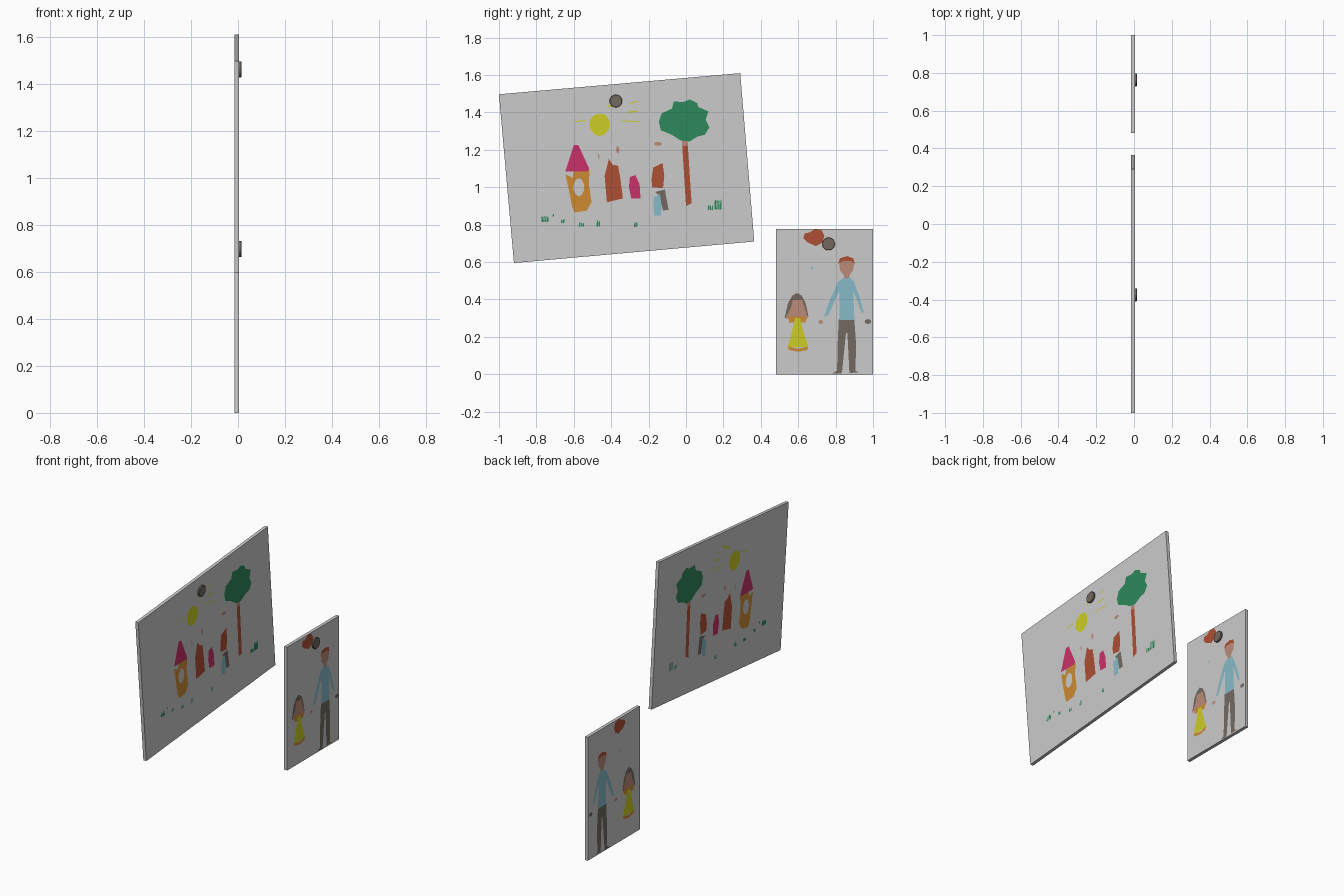
import bpy, bmesh, math, random
from mathutils import Vector

if "Cube" in bpy.data.objects:
    bpy.data.objects.remove(bpy.data.objects["Cube"])

random.seed(4)
BACK, FRONT = -0.0155, 0.005      # the two faces of the paper boards (x)
STEP = 0.0008                     # offset per paint layer


def mat(name, r, g, b):
    m = bpy.data.materials.new(name)
    lin = [(c / 255 / 12.92 if c < 11 else ((c / 255 + 0.055) / 1.055) ** 2.4) for c in (r, g, b)]
    m.diffuse_color = (*lin, 1)
    m.use_nodes = True
    m.node_tree.nodes["Principled BSDF"].inputs["Base Color"].default_value = m.diffuse_color
    return m


PAPER = mat("paper grey", 203, 203, 203)
GREEN = mat("leaf green", 46, 136, 92)
YELLOW = mat("sun yellow", 206, 205, 38)
ORANGE = mat("orange", 205, 139, 52)
PINK = mat("pink", 202, 49, 106)
BRICK = mat("brick red", 174, 79, 51)
SKIN = mat("skin", 187, 139, 121)
BLUE = mat("light blue", 134, 186, 201)
TAUPE = mat("dark taupe", 115, 105, 97)


def finish(name, bm, material):
    me = bpy.data.meshes.new(name)
    bm.to_mesh(me)
    bm.free()
    me.materials.append(material)
    ob = bpy.data.objects.new(name, me)
    bpy.context.collection.objects.link(ob)
    return ob


def board(name, corners):
    bm = bmesh.new()
    f = bm.faces.new([bm.verts.new((BACK, y, z)) for y, z in corners])
    ext = bmesh.ops.extrude_face_region(bm, geom=[f])
    verts = [v for v in ext["geom"] if isinstance(v, bmesh.types.BMVert)]
    bmesh.ops.translate(bm, verts=verts, vec=(FRONT - BACK, 0, 0))
    bmesh.ops.recalc_face_normals(bm, faces=bm.faces)
    return finish(name, bm, PAPER)


def paint(name, material, *shapes, layer=1):
    """Flat patches (outlines in hundredths, y z) on both faces of a board."""
    bm = bmesh.new()
    for pts in shapes:
        for x, nx in ((FRONT + STEP * layer, 1), (BACK - STEP * layer, -1)):
            f = bm.faces.new([bm.verts.new((x, y / 100, z / 100)) for y, z in pts])
            f.normal_update()
            if f.normal.x * nx < 0:
                f.normal_flip()
    bmesh.ops.triangulate(bm, faces=bm.faces)
    return finish(name, bm, material)


def oval(y, z, ry, rz, n=14, wob=0.0):
    out = []
    for i in range(n):
        a, k = 2 * math.pi * i / n, 1 + random.uniform(-wob, wob)
        out.append((y + ry * k * math.cos(a), z + rz * k * math.sin(a)))
    return out


def strip(a, b, w):
    a, b = Vector(a), Vector(b)
    d = (b - a).normalized() * w / 2
    n = Vector((-d.y, d.x))
    return [a + n, a - n, b - n, b + n]


def magnet(name, y, z, r=0.034):
    bm = bmesh.new()
    rings = [[bm.verts.new((x, y + rr * math.cos(i * math.pi / 12), z + rr * math.sin(i * math.pi / 12)))
              for i in range(24)] for x, rr in ((FRONT, r), (0.013, r), (0.0155, r * 0.93))]
    for p, q in zip(rings, rings[1:]):
        for i in range(24):
            bm.faces.new((p[i], p[(i + 1) % 24], q[(i + 1) % 24], q[i]))
    bm.faces.new(rings[0])
    bm.faces.new(rings[-1])
    bmesh.ops.recalc_face_normals(bm, faces=bm.faces)
    finish(name, bm, TAUPE)


# Boards and magnets
board("large_drawing", [(-1.0, 1.497), (-0.92, 0.595), (0.365, 0.71), (0.29, 1.61)])
board("small_drawing", [(0.482, 0), (1.0, 0), (1.0, 0.777), (0.482, 0.777)])
magnet("large_magnet", -0.375, 1.461)
magnet("small_magnet", 0.762, 0.697)

# Large drawing: sun and rays
paint("sun", YELLOW, oval(-46, 133.5, 5.5, 6.2, 14, 0.06))
paint("sun_rays", YELLOW, strip((-59, 135), (-54, 135.7), 0.6), strip((-34.5, 135.5), (-24.5, 135), 0.5),
      strip((-31.5, 140), (-26, 140.7), 0.7), strip((-41.5, 143), (-34, 147), 1.2),
      strip((-30, 144.5), (-26, 146), 0.5))

# Tree
paint("tree_crown", GREEN, [
    (-14.5, 135), (-13, 139.5), (-7.5, 142), (-6.5, 146), (-1.5, 145.5), (2, 147), (6, 145), (6.5, 143),
    (12, 140.5), (10.5, 136), (12.5, 132), (10, 128), (6, 127), (2, 124.5), (-3, 125), (-7.5, 128), (-13.5, 130.5)])
paint("tree_trunk", BRICK, [(-2, 122), (1, 122), (3, 91.5), (0, 90)])
paint("tree_trunk_top", SKIN, [(-2.2, 125), (1.2, 124.5), (1, 122), (-2, 121.5)])

# Play house
paint("house_roof", PINK, [(-60, 122.5), (-57.5, 122.5), (-51.8, 110), (-52.5, 108.5), (-64.5, 108.5)], layer=2)
paint("house_wall", ORANGE, [(-64.5, 107), (-60.5, 105), (-60, 109), (-51.5, 109.5), (-52, 102), (-50.5, 92),
                             (-53, 87.5), (-59.5, 86.5), (-61, 90), (-62.3, 97)])
paint("house_window", PAPER, oval(-57.3, 100, 2.9, 4.7), layer=2)

# Figures in the large drawing
paint("tall_figure", BRICK, [(-41.3, 115), (-39, 112), (-36.3, 111.5), (-35, 104), (-33.7, 94), (-42.3, 92), (-43.5, 106)])
paint("child_figure", PINK, [(-30, 105.5), (-27, 106.5), (-24.8, 101.5), (-24.3, 94), (-29.3, 94), (-30.5, 100)])
paint("third_figure_top", BRICK, [(-17.5, 110.5), (-12.5, 113), (-11.6, 106), (-12.3, 99.5), (-18, 100), (-18.5, 104)])
paint("third_figure_leg_dark", TAUPE, [(-16.5, 97.5), (-11.3, 98.8), (-9.3, 88), (-12.3, 87.5), (-14, 95)])
paint("third_figure_leg_blue", BLUE, [(-17.5, 94.5), (-14, 96.5), (-13, 90), (-13.5, 85), (-17, 85)], layer=2)
paint("figure_heads", SKIN, oval(-36.5, 120, 0.9, 2, 8), oval(-15, 123.2, 2.2, 1.1, 8),
      strip((-46.8, 118), (-46.5, 115), 0.6))

# Grass tufts
tufts = []
for gy, gz, n, h in ((-75.5, 83, 4, 3), (-66, 82, 2, 2), (-71, 85, 1, 1.5), (-56, 80, 3, 2), (-47, 80.5, 2, 3),
                     (-27, 80, 2, 2.5), (13, 89, 3, 2.5), (17, 90.5, 4, 5)):
    for i in range(n):
        y = gy + (i - (n - 1) / 2) * 1.0
        k = random.uniform(-0.6, 0.6)
        tufts.append([(y - 0.4, gz - h / 2), (y + 0.4, gz - h / 2), (y + 0.5, gz + h / 2 + k), (y - 0.1, gz + h / 2)])
paint("grass", GREEN, *tufts)

# Small drawing: balloon
paint("balloon", BRICK, [(62.7, 73), (63.5, 75.3), (66, 75.8), (69, 77.6), (72.5, 77), (74, 74), (73, 70.5),
                         (69.5, 68.5), (65, 70.5)])

# Man
paint("man_face", SKIN, [(82, 60), (90, 60), (89.3, 55.5), (87.5, 53), (87, 51), (84.8, 51), (84.3, 53), (82.3, 55.5)])
paint("man_hair", BRICK, [(81.3, 59), (82.3, 62), (86, 63.2), (89.5, 62), (90.3, 59), (88.5, 60.3), (83.5, 60.3)], layer=2)
paint("man_shirt", BLUE, [(82, 29), (82, 43), (81, 49), (84.5, 52), (86, 50.5), (87.5, 52), (90, 49), (89.5, 43), (90, 29)],
      layer=2)
paint("man_arms", BLUE, [(81.5, 50), (82.5, 46), (76, 31.5), (73.8, 31), (77, 40)],
      [(89.5, 50), (89, 46), (94, 32.5), (95, 33.5), (92.5, 42)])
paint("man_trousers", TAUPE, [(81.7, 29.5), (90, 29.5), (91, 15), (90.5, 2), (87.3, 2), (86.3, 22), (85.5, 22), (83.5, 2),
                              (80.8, 2), (81, 15)])
paint("man_shoes", TAUPE, [(78.3, 0.5), (83.2, 0.5), (83.5, 2), (80.8, 2)], [(87.3, 0.7), (92.3, 1), (90.5, 2), (87.3, 2)])
paint("man_left_hand", SKIN, oval(72, 28, 1.3, 1.1, 8))
paint("man_right_hand", TAUPE, oval(97.3, 28.2, 1.8, 1.3, 8))
paint("sky_specks", BLUE, oval(67.5, 57, 0.5, 0.9, 6))

# Girl
paint("girl_hair", TAUPE, [(52.7, 30), (54.5, 38), (56.8, 42), (59.3, 43.5), (62, 42), (64, 38), (65.5, 31)])
paint("girl_face", SKIN, [(53.2, 29.8), (56.3, 36), (57, 39.8), (62, 39.8), (63.3, 36), (65.3, 29.8)], layer=2)
paint("girl_collar", ORANGE, [(54.5, 31), (64.8, 31), (63.8, 27.7), (55.2, 27.7)], layer=3)
paint("girl_dress", YELLOW, [(58.3, 30), (61, 30), (63, 22), (65.5, 14.5), (54.3, 14.5), (56.5, 22)], layer=4)
paint("girl_dress_hem", ORANGE, [(54.3, 15), (60, 13.6), (65.5, 15), (64.8, 13), (60, 12), (55, 13)], layer=5)
